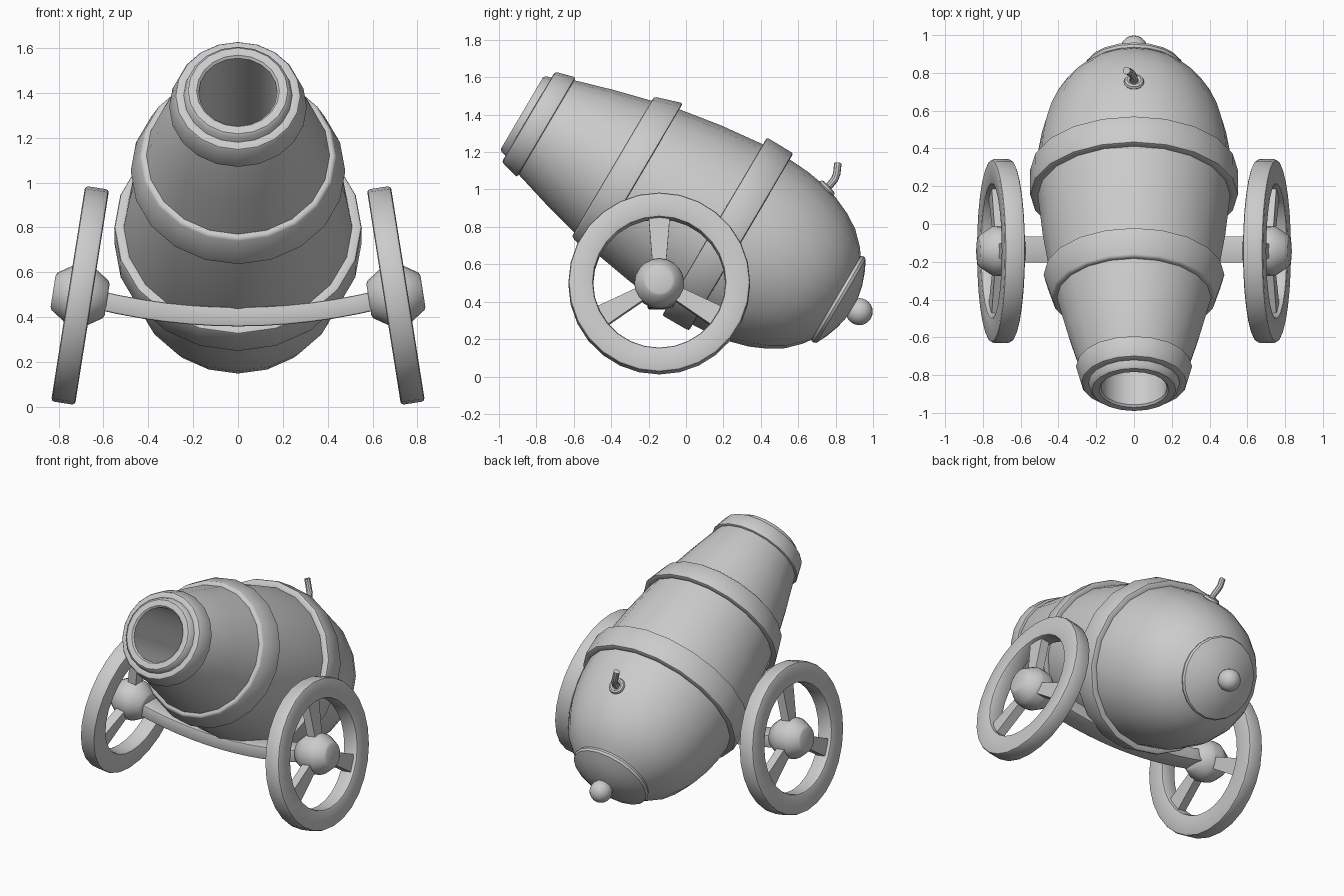
import bpy
from math import sin, cos, pi, radians
from mathutils import Matrix, Vector

if "Cube" in bpy.data.objects:
    bpy.data.objects.remove(bpy.data.objects["Cube"])

grey = bpy.data.materials.new("plain grey")
grey.use_nodes = True
colour = (0.6, 0.6, 0.6, 1)
grey.diffuse_color = colour
grey.node_tree.nodes["Principled BSDF"].inputs["Base Color"].default_value = colour


def finish(ob, bevel=0):
    ob.data.materials.append(grey)
    bpy.ops.object.select_all(action="DESELECT")
    ob.select_set(True)
    bpy.context.view_layer.objects.active = ob
    if bevel:
        mod = ob.modifiers.new("soft edges", "BEVEL")
        mod.width, mod.segments = bevel, 2
        mod.limit_method, mod.angle_limit = "ANGLE", radians(40)
        bpy.ops.object.modifier_apply(modifier=mod.name)
    bpy.ops.object.shade_smooth_by_angle(angle=radians(35))
    return ob


def loft(name, rings, matrix=Matrix(), closed=False, bevel=0):
    """Skin a row of equal rings of points; cap the ends unless closed."""
    n, m = len(rings[0]), len(rings)
    verts = [matrix @ Vector(p) for ring in rings for p in ring]
    faces = []
    for i in range(m if closed else m - 1):
        a, b = i * n, (i + 1) % m * n
        faces += [(a + j, a + (j + 1) % n, b + (j + 1) % n, b + j) for j in range(n)]
    if not closed:
        faces += [tuple(reversed(range(n))), tuple(range((m - 1) * n, m * n))]
    mesh = bpy.data.meshes.new(name)
    mesh.from_pydata(verts, [], faces)
    ob = bpy.data.objects.new(name, mesh)
    bpy.context.collection.objects.link(ob)
    bpy.context.view_layer.objects.active = ob
    ob.select_set(True)
    bpy.ops.object.mode_set(mode="EDIT")
    bpy.ops.mesh.select_all(action="SELECT")
    bpy.ops.mesh.normals_make_consistent(inside=False)
    bpy.ops.object.mode_set(mode="OBJECT")
    return finish(ob, bevel)


def lathe(name, profile, matrix, sides=20, closed=False, bevel=0):
    """Turn (position, radius) points around the local z axis."""
    turn = [2 * pi * i / sides for i in range(sides)]
    rings = [[(r * cos(t), r * sin(t), s) for t in turn] for s, r in profile]
    return loft(name, rings, matrix, closed, bevel)


def frame(origin, axis, side):
    z, x = Vector(axis).normalized(), Vector(side).normalized()
    y = z.cross(x)
    return Matrix.Translation(origin) @ Matrix((x, y, z)).transposed().to_4x4()


# Barrel, with its bore, lying along the tilted gun axis
pitch = radians(30.5)
gun = frame((0, -0.877, 1.409), (0, cos(pitch), -sin(pitch)), (1, 0, 0))
lathe("barrel", [
    (0.8, 0.17), (0.01, 0.175), (0, 0.185), (0, 0.222), (0.012, 0.235), (0.05, 0.245),
    (0.16, 0.295), (0.36, 0.355), (0.57, 0.41), (0.72, 0.445), (0.95, 0.483),
    (1.2, 0.51), (1.37, 0.512), (1.48, 0.505), (1.58, 0.488), (1.68, 0.46),
    (1.77, 0.42), (1.85, 0.37), (1.92, 0.3), (1.97, 0.23)], gun)

# Raised bands
for name, s0, r0, s1, r1 in [("muzzle_band", 0.04, 0.28, 0.152, 0.31),
                             ("middle_band", 0.565, 0.434, 0.715, 0.482),
                             ("rear_band", 1.195, 0.552, 1.36, 0.55)]:
    lathe(name, [(s0, r0 - 0.06), (s0, r0), (s1, r1), (s1, r1 - 0.06)],
          gun, closed=True, bevel=0.012)

# Breech cap and knob
lathe("breech_cap", [(1.94, 0.24), (1.95, 0.262), (1.965, 0.267), (1.98, 0.26), (2.01, 0.2),
                     (2.035, 0.13), (2.05, 0.06), (2.055, 0.01)], gun)
bpy.ops.mesh.primitive_uv_sphere_add(segments=20, ring_count=12, radius=0.072,
                                     location=gun @ Vector((0, 0, 2.093)))
knob = bpy.context.object
knob.name = "breech_knob"
finish(knob)

# Fuse collar and bent fuse
bpy.ops.mesh.primitive_torus_add(major_radius=0.037, minor_radius=0.017, major_segments=16,
                                 minor_segments=8, location=(0, 0.752, 1.005),
                                 rotation=(radians(-46), 0, 0))
collar = bpy.context.object
collar.name = "fuse_collar"
finish(collar)
path = [(0, 0.73, 0.985), (0, 0.775, 1.03), (-0.01, 0.795, 1.055),
        (-0.025, 0.806, 1.085), (-0.04, 0.812, 1.14)]
rings = []
for i, p in enumerate(path):
    along = Vector(path[min(i + 1, 4)]) - Vector(path[max(i - 1, 0)])
    spot = frame(p, along, along.cross((1, 0, 0)))
    rings.append([spot @ Vector((0.02 * cos(k * pi / 5), 0.02 * sin(k * pi / 5), 0))
                  for k in range(10)])
loft("fuse", rings)

# Bowed axle beam
rings = []
for i in range(13):
    x = -0.64 + 1.28 * i / 12
    mid = 0.402 + 0.19 * x * x
    rings.append([(x, -0.135 + 0.07 * a, mid + 0.043 * b)
                  for a, b in ((-1, -1), (1, -1), (1, 1), (-1, 1))])
loft("axle", rings, bevel=0.008)

# Cambered wheels: rim, hub and three flared spokes on each side
camber = radians(9)
for side, label in ((1, "left"), (-1, "right")):
    wheel = frame((side * 0.704, -0.143, 0.497), (side * cos(camber), 0, sin(camber)), (0, 1, 0))
    lathe(label + "_wheel_rim", [(-0.054, 0.353), (-0.054, 0.486), (0.054, 0.486), (0.054, 0.353)],
          wheel, sides=28, closed=True, bevel=0.014)
    lathe(label + "_wheel_hub", [(-0.122, 0.07), (-0.115, 0.085), (-0.05, 0.128), (-0.025, 0.133),
                                 (0.025, 0.133), (0.05, 0.128), (0.115, 0.085), (0.122, 0.07)], wheel)
    up = side * pi / 2
    for k in range(3):
        spin = wheel @ Matrix.Rotation(up + k * 2 * pi / 3, 4, "Z")
        loft(f"{label}_spoke_{k + 1}",
             [[(r, w * a, 0.03 * b) for a, b in ((-1, -1), (1, -1), (1, 1), (-1, 1))]
              for r, w in ((0.08, 0.034), (0.37, 0.058))], spin)
